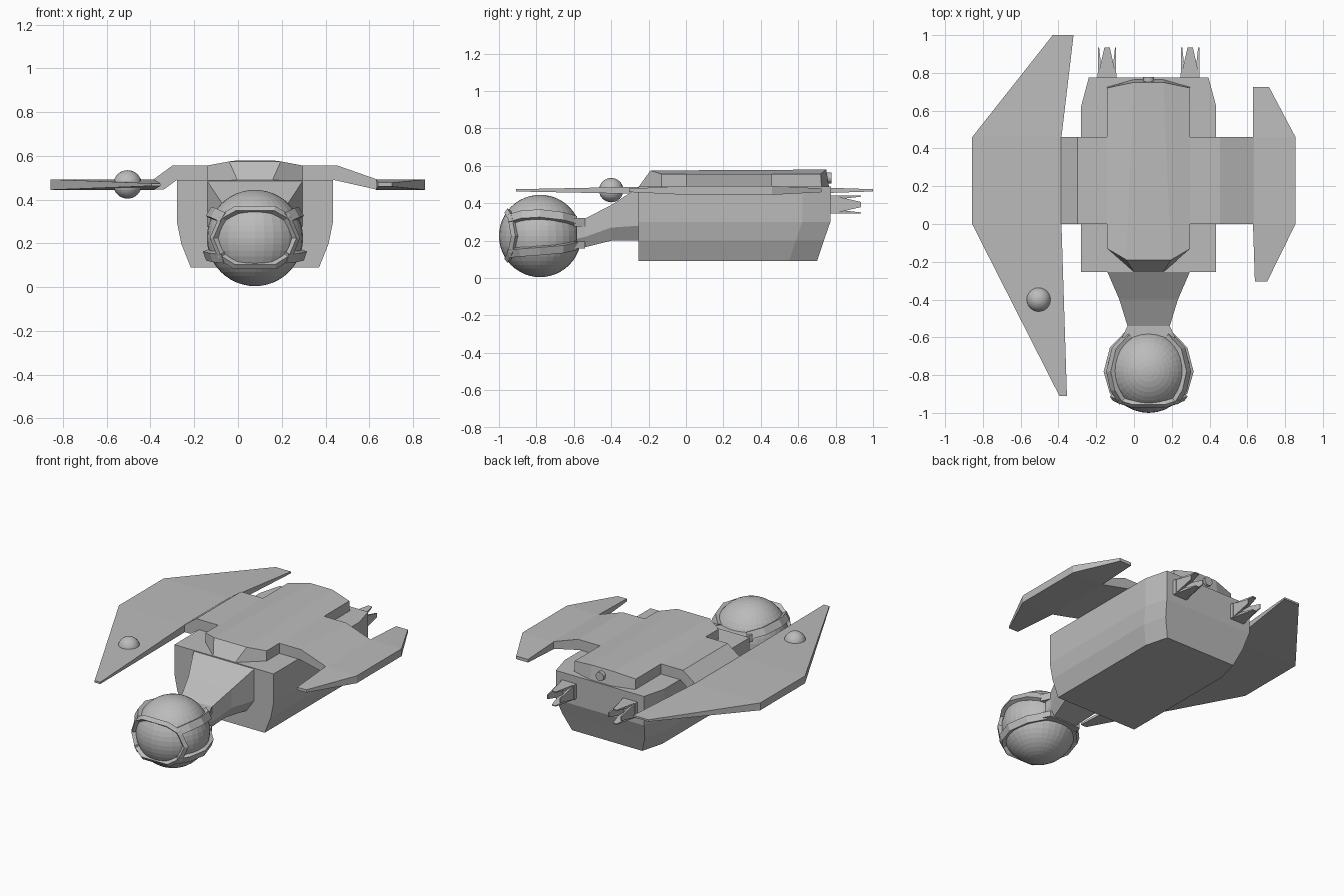
import bpy, bmesh, math
from mathutils import Vector, Matrix

if "Cube" in bpy.data.objects:
    bpy.data.objects.remove(bpy.data.objects["Cube"])

CX = 0.0775                      # the hull's own centre line is off the model centre
BALL = Vector((CX, -0.78, 0.225))

grey = bpy.data.materials.new("plain_grey")
grey.diffuse_color = (0.5, 0.5, 0.5, 1)
grey.use_nodes = True
grey.node_tree.nodes["Principled BSDF"].inputs["Base Color"].default_value = grey.diffuse_color


def finish(name, bm):
    bmesh.ops.recalc_face_normals(bm, faces=bm.faces[:])
    me = bpy.data.meshes.new(name)
    bm.to_mesh(me)
    bm.free()
    me.materials.append(grey)
    ob = bpy.data.objects.new(name, me)
    bpy.context.collection.objects.link(ob)
    return ob


def loft(name, rings, closed=False):
    """Skin a row of rings with equal point counts; cap the ends or join them."""
    bm = bmesh.new()
    vs = [[bm.verts.new(p) for p in r] for r in rings]
    n = len(vs[0])
    pairs = list(zip(vs, vs[1:]))
    if closed:
        pairs.append((vs[-1], vs[0]))
    else:
        bm.faces.new(vs[0])
        bm.faces.new(vs[-1])
    for a, b in pairs:
        for i in range(n):
            j = (i + 1) % n
            bm.faces.new((a[i], a[j], b[j], b[i]))
    return finish(name, bm)


def mirrored(half):
    """Complete a half outline (first coordinate outward) around the hull centre."""
    return [(CX + p[0], *p[1:]) for p in half] + [(CX - p[0], *p[1:]) for p in reversed(half)]


# Hull: outline stacked upwards, tucked in towards the bottom
loft("hull", [[(x, y, z) for x, y in mirrored([(w, -0.255), (w, b - 0.15), (w - 0.04, b)])]
              for z, w, b in ((0.09, 0.293, 0.70), (0.20, 0.337, 0.737),
                              (0.30, 0.357, 0.772), (0.49, 0.357, 0.775))])

# Raised deck: two outlines, the upper one lies on a shallow roof
low = mirrored([(0.078, -0.255, 0.485), (0.22, -0.13, 0.485), (0.22, 0.725, 0.485), (0.078, 0.765, 0.485)])
high = mirrored([(0.118, -0.19, 0.575), (0.22, -0.13, 0.556), (0.22, 0.72, 0.556), (0.078, 0.75, 0.58)])
deck = loft("deck", [low, high])
bm = bmesh.new()
bm.from_mesh(deck.data)
top = [f for f in bm.faces if all(v.co.z > 0.5 for v in f.verts)]
bmesh.ops.delete(bm, geom=top, context='FACES_ONLY')
bm.verts.ensure_lookup_table()
hv = bm.verts[8:16]
for q in ((0, 1, 2, 3), (0, 3, 4, 7), (4, 5, 6, 7)):
    bm.faces.new([hv[i] for i in q])
bm.to_mesh(deck.data)
bm.free()
bm = bmesh.new()
bm.from_mesh(deck.data)
bmesh.ops.recalc_face_normals(bm, faces=bm.faces[:])
bm.to_mesh(deck.data)
bm.free()

# Wing bridge: cross profile extruded along y
profile = [(-0.39, 0.49), (-0.30, 0.556), (0.455, 0.556), (0.635, 0.493),
           (0.635, 0.446), (0.44, 0.49), (-0.28, 0.49), (-0.34, 0.446), (-0.39, 0.446)]
loft("wing_bridge", [[(x, y, z) for x, z in profile] for y in (0.0, 0.46)])


# Wings: chord sections (y, inner x, outer x, half thickness)
def wing(name, stations):
    loft(name, [[(a, y, 0.469 - t), (b, y, 0.469 - t), (b, y, 0.469 + t), (a, y, 0.469 + t)]
                for y, a, b, t in stations])


wing("long_wing", [(-0.91, -0.355, -0.395, 0.006), (0, -0.384, -0.857, 0.024),
                   (0.46, -0.384, -0.857, 0.024), (1.0, -0.32, -0.43, 0.006)])
wing("short_wing", [(-0.305, 0.64, 0.705, 0.009), (0, 0.63, 0.855, 0.024),
                    (0.46, 0.63, 0.855, 0.024), (0.725, 0.63, 0.715, 0.010)])

# Neck from hull to cockpit ball
loft("neck", [[(x, y, z) for x, z in mirrored([(w * 0.75, zb), (w, zm), (w, zt)])]
              for y, w, zb, zm, zt in ((-0.25, 0.22, 0.20, 0.28, 0.488), (-0.40, 0.155, 0.20, 0.27, 0.39),
                                       (-0.54, 0.112, 0.165, 0.22, 0.318), (-0.585, 0.112, 0.16, 0.21, 0.30))])


# Cockpit ball and the small dome on the long wing
def ball(name, centre, r, seg, rings):
    bm = bmesh.new()
    bmesh.ops.create_uvsphere(bm, u_segments=seg, v_segments=rings, radius=r,
                              matrix=Matrix.Translation(centre))
    finish(name, bm)


ball("cockpit_ball", BALL, 0.22, 32, 24)
ball("wing_ball", (-0.505, -0.40, 0.47), 0.065, 24, 16)


# Straps: rectangular bars that follow the ball's surface
def strap(name, path, hw, closed=False, r0=0.205, r1=0.245):
    dirs = [Vector(p).normalized() for p in path]
    n = len(dirs)
    rings = []
    for i, d in enumerate(dirs):
        nxt = dirs[(i + 1) % n] if closed or i < n - 1 else d
        prv = dirs[i - 1] if closed or i > 0 else d
        s = (nxt - prv).cross(d).normalized() * hw
        rings.append([BALL + d * r0 - s, BALL + d * r0 + s, BALL + d * r1 + s, BALL + d * r1 - s])
    loft(name, rings, closed)


half = [(0.08, 0.122), (0.14, 0.088), (0.178, 0.0), (0.145, -0.08), (0.085, -0.118)]
loop = half + [(-x, z) for x, z in reversed(half)]
strap("window_frame", [(x, -math.sqrt(0.0484 - x * x - z * z), z) for x, z in loop],
      0.014, True)
for side, s in (("right", 1), ("left", -1)):
    strap("upper_strap_" + side, [(s * x, y, z) for x, y, z in
          ((0.14, -0.16, 0.09), (0.19, -0.10, 0.115), (0.21, 0, 0.12),
           (0.18, 0.12, 0.105), (0.112, 0.20, 0.085))], 0.024)
    strap("lower_strap_" + side, [(s * x, y, z) for x, y, z in
          ((0.14, -0.16, -0.09), (0.20, -0.11, -0.09), (0.225, 0, -0.08),
           (0.19, 0.12, -0.068), (0.112, 0.20, -0.05))], 0.022)
# Collar behind the ball that gathers the strap ends
for name, z0, z1 in (("upper_collar", 0.275, 0.32), ("lower_collar", 0.158, 0.195)):
    loft(name, [mirrored([(0.112, -0.54, z), (0.14, -0.60, z)]) for z in (z0, z1)])

# Rear knob
bm = bmesh.new()
bmesh.ops.create_cone(bm, cap_ends=True, segments=12, radius1=0.029, radius2=0.029, depth=0.06,
                      matrix=Matrix.Translation((CX, 0.748, 0.535)) @ Matrix.Rotation(math.pi / 2, 4, 'X'))
finish("rear_knob", bm)

# Thrusters: short block with four tapering petals
for side, s in (("right", 1), ("left", -1)):
    c = Vector((CX + s * 0.22, 0, 0.393))
    loft("thruster_base_" + side, [[c + Vector((x, y, z)) for x, z in
         ((-0.05, -0.048), (0.05, -0.048), (0.05, 0.048), (-0.05, 0.048))] for y in (0.765, 0.80)])
    for k in range(4):
        rot = Matrix.Rotation(k * math.pi / 2, 3, 'Y')
        loft(f"thruster_petal_{side}_{k}", [[c + rot @ Vector((x, y, z)) for x, z in
             ((-w, 0.048), (w, 0.048), (w, 0.048 - t), (-w, 0.048 - t))]
             for y, w, t in ((0.79, 0.047, 0.022), (0.935, 0.014, 0.006))])
